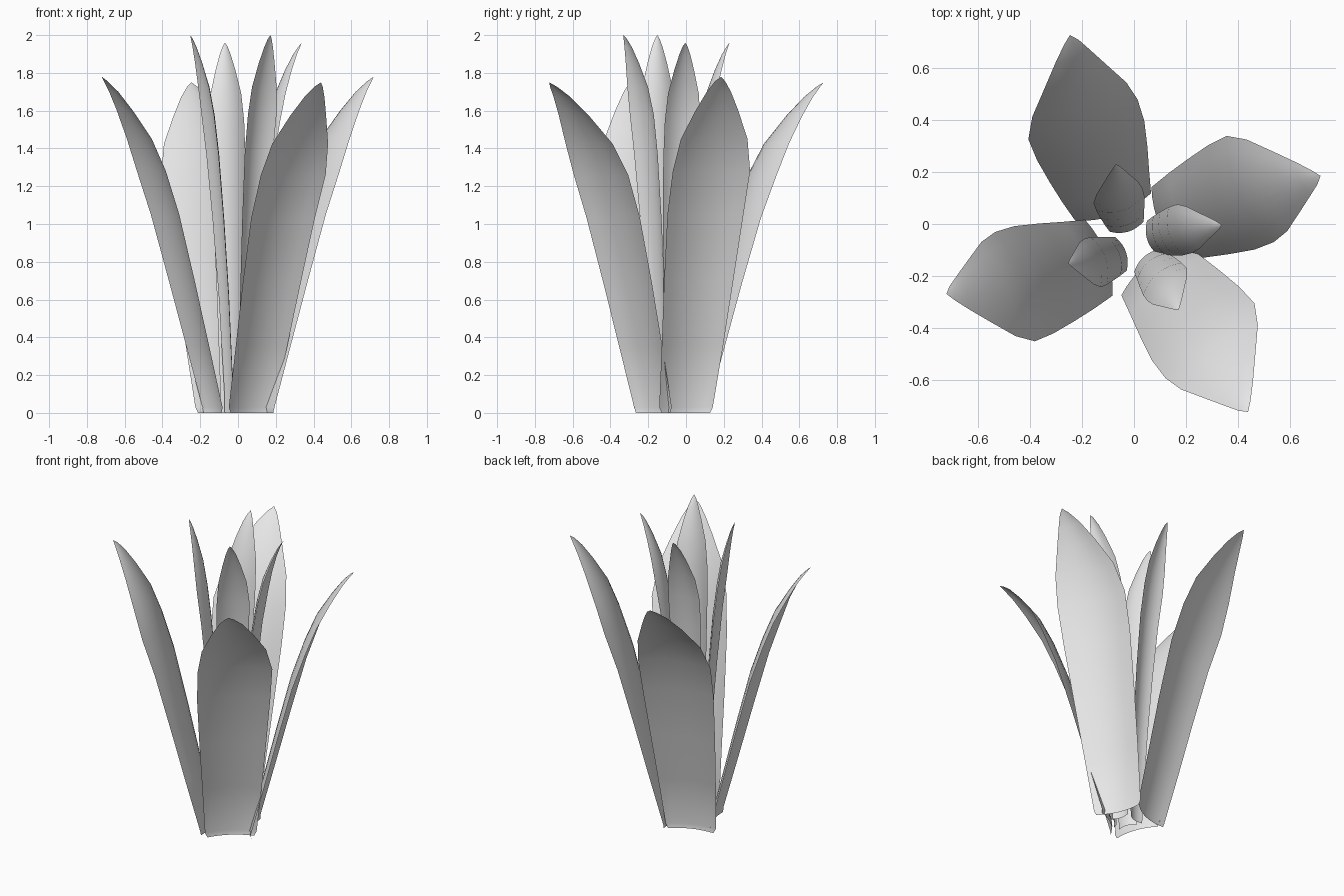
import bpy, bmesh, math
from mathutils import Matrix, Vector

cube = bpy.data.objects.get("Cube")
if cube:
    bpy.data.objects.remove(cube)

# Single pale grey for the whole plant
grey = bpy.data.materials.new("leaf_grey")
grey.use_nodes = True
grey.diffuse_color = (0.8, 0.8, 0.8, 1)
grey.node_tree.nodes["Principled BSDF"].inputs["Base Color"].default_value = (0.8, 0.8, 0.8, 1)

# Leaf profile: height, outward reach of the margins, half width, sideways drift
PROFILE = [(0, 0, .14, 0), (.03, 0, .155, 0), (.36, .085, .178, 0), (.7, .172, .2, -.003),
           (1.05, .265, .22, -.006), (1.28, .342, .224, -.006), (1.45, .405, .193, -.019),
           (1.6, .48, .124, -.038), (1.7, .537, .07, -.053), (1.755, .577, .03, -.065),
           (1.78, .6, 0, -.07)]
TIP = PROFILE[-1][0]
COLUMNS = 8


def add_leaf(name, base, angle, height, curl=0, reach=1, width=1, rib=.2, taper=1):
    """Pointed blade whose midrib bulges toward the middle of the plant."""
    bm = bmesh.new()
    rows = []
    for z, out, half, drift in PROFILE:
        margin = out * reach + curl * (z / TIP) ** 5
        level = height * (z / TIP) ** taper
        row = []
        for i in range(COLUMNS + 1):
            t = 2 * i / COLUMNS - 1
            depth = rib * half * width * (1 - t * t)
            row.append(bm.verts.new((margin - depth, (drift + half * t) * width, level)))
        rows.append(row)
    for low, high in zip(rows, rows[1:]):
        for i in range(COLUMNS):
            bm.faces.new((low[i], low[i + 1], high[i + 1], high[i]))
    bmesh.ops.remove_doubles(bm, verts=bm.verts, dist=0.0005)
    turn = Matrix.Rotation(math.radians(angle), 4, "Z")
    bm.transform(Matrix.Translation(Vector((*base, 0))) @ turn)
    for f in bm.faces:
        f.smooth = True
    mesh = bpy.data.meshes.new(name)
    bm.to_mesh(mesh)
    bm.free()
    mesh.materials.append(grey)
    obj = bpy.data.objects.new(name, mesh)
    bpy.context.collection.objects.link(obj)


# Ring of wide outer leaves
add_leaf("outer_leaf_left", (.13, 0), 24, 1.78, .013)
add_leaf("outer_leaf_back", (-.08, .065), 110, 1.75, .08)
add_leaf("outer_leaf_right", (-.135, -.13), 200, 1.78)
add_leaf("outer_leaf_front", (.07, -.175), -50, 1.75, .058)

# Ring of narrow upright inner leaves
slim = dict(reach=.34, width=.44, rib=.3, taper=.72)
add_leaf("inner_leaf_left", (.07, -.053), 17, 1.96, .067, **slim)
add_leaf("inner_leaf_back", (-.028, -.01), 107, 1.96, .038, **slim)
add_leaf("inner_leaf_right", (-.05, -.115), 199, 2, 0, **slim)
add_leaf("inner_leaf_front", (.053, -.14), -50, 2, .018, **slim)
